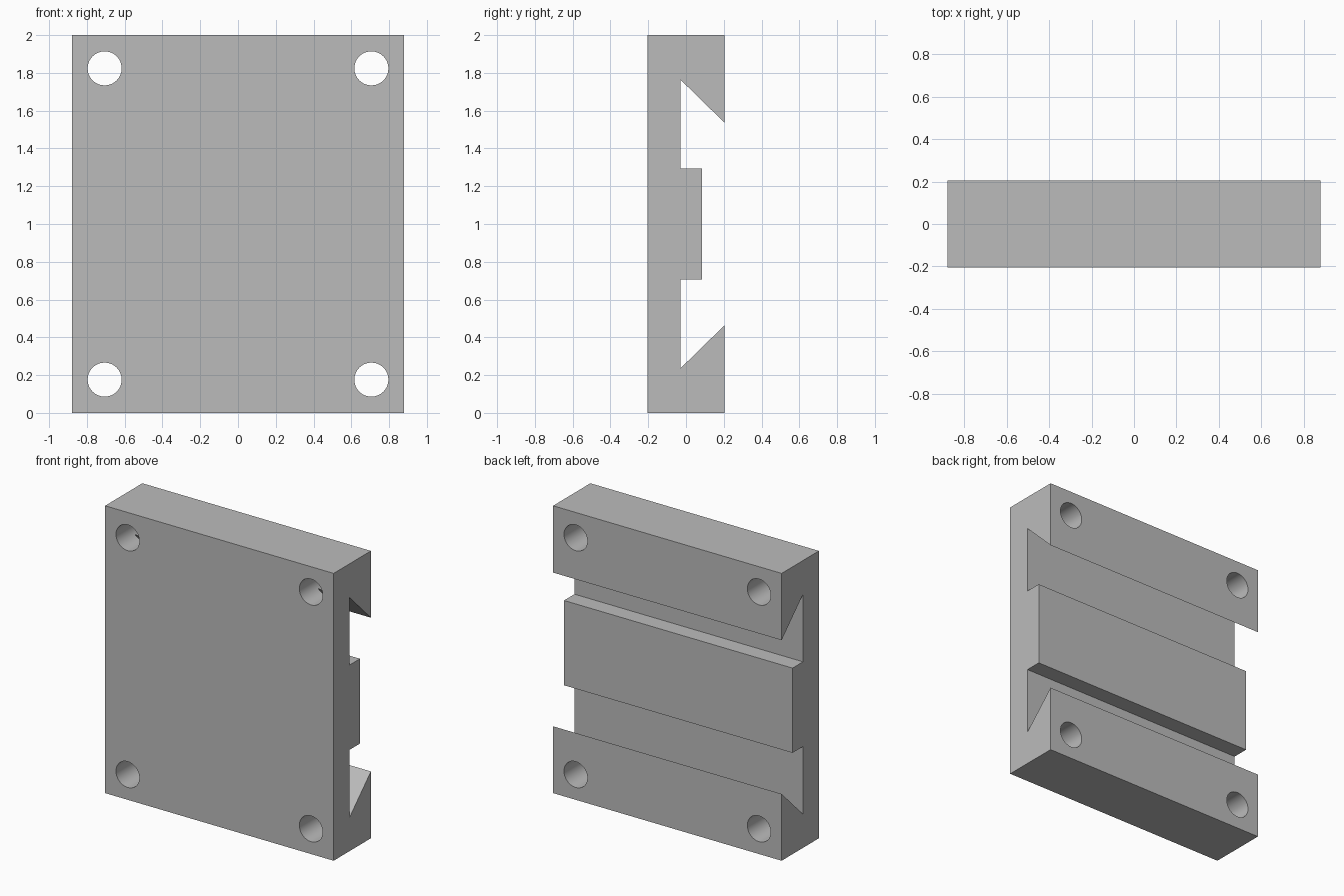
import bpy
import bmesh
import math
from mathutils import Matrix, Vector

if "Cube" in bpy.data.objects:
    bpy.data.objects.remove(bpy.data.objects["Cube"], do_unlink=True)

HALF_WIDTH = 0.88
FRONT, BACK = -0.205, 0.205
HOLE_X, HOLE_Z, HOLE_RADIUS = 0.706, 0.824, 0.09

grey = bpy.data.materials.new("plain grey")
grey.use_nodes = True
colour = (0.5, 0.5, 0.5, 1)
grey.diffuse_color = colour
grey.node_tree.nodes["Principled BSDF"].inputs["Base Color"].default_value = colour


def add_object(name, bm):
    bmesh.ops.recalc_face_normals(bm, faces=bm.faces[:])
    mesh = bpy.data.meshes.new(name)
    bm.to_mesh(mesh)
    bm.free()
    mesh.materials.append(grey)
    obj = bpy.data.objects.new(name, mesh)
    bpy.context.collection.objects.link(obj)
    return obj


# Dovetail plate: upper half profile as (y, height above middle), mirrored
upper = [(0.085, 0.295), (-0.03, 0.295), (-0.03, 0.765),
         (BACK, 0.535), (BACK, 1), (FRONT, 1)]
profile = upper + [(y, -h) for y, h in reversed(upper)]
bm = bmesh.new()
side = bm.faces.new([bm.verts.new((-HALF_WIDTH, y, 1 + h)) for y, h in profile])
extruded = bmesh.ops.extrude_face_region(bm, geom=[side], use_keep_orig=True)
new_verts = [v for v in extruded["geom"] if isinstance(v, bmesh.types.BMVert)]
bmesh.ops.translate(bm, vec=Vector((2 * HALF_WIDTH, 0, 0)), verts=new_verts)
plate = add_object("dovetail_plate", bm)

# Corner bolt holes
bm = bmesh.new()
for sx in (-1, 1):
    for sz in (-1, 1):
        place = Matrix.Translation((sx * HOLE_X, 0, 1 + sz * HOLE_Z))
        bmesh.ops.create_cone(bm, cap_ends=True, segments=64,
                              radius1=HOLE_RADIUS, radius2=HOLE_RADIUS, depth=1,
                              matrix=place @ Matrix.Rotation(math.pi / 2, 4, "X"))
cutter = add_object("bolt_hole_cutter", bm)
cutter.hide_render = True

cut = plate.modifiers.new("bolt holes", "BOOLEAN")
cut.operation = "DIFFERENCE"
cut.solver = "EXACT"
cut.object = cutter

bpy.ops.object.select_all(action="DESELECT")
plate.select_set(True)
bpy.context.view_layer.objects.active = plate
bpy.ops.object.modifier_apply(modifier=cut.name)
bpy.data.objects.remove(cutter, do_unlink=True)

# Smooth hole walls, crisp plate edges
bpy.ops.object.shade_smooth_by_angle(angle=math.radians(30))
